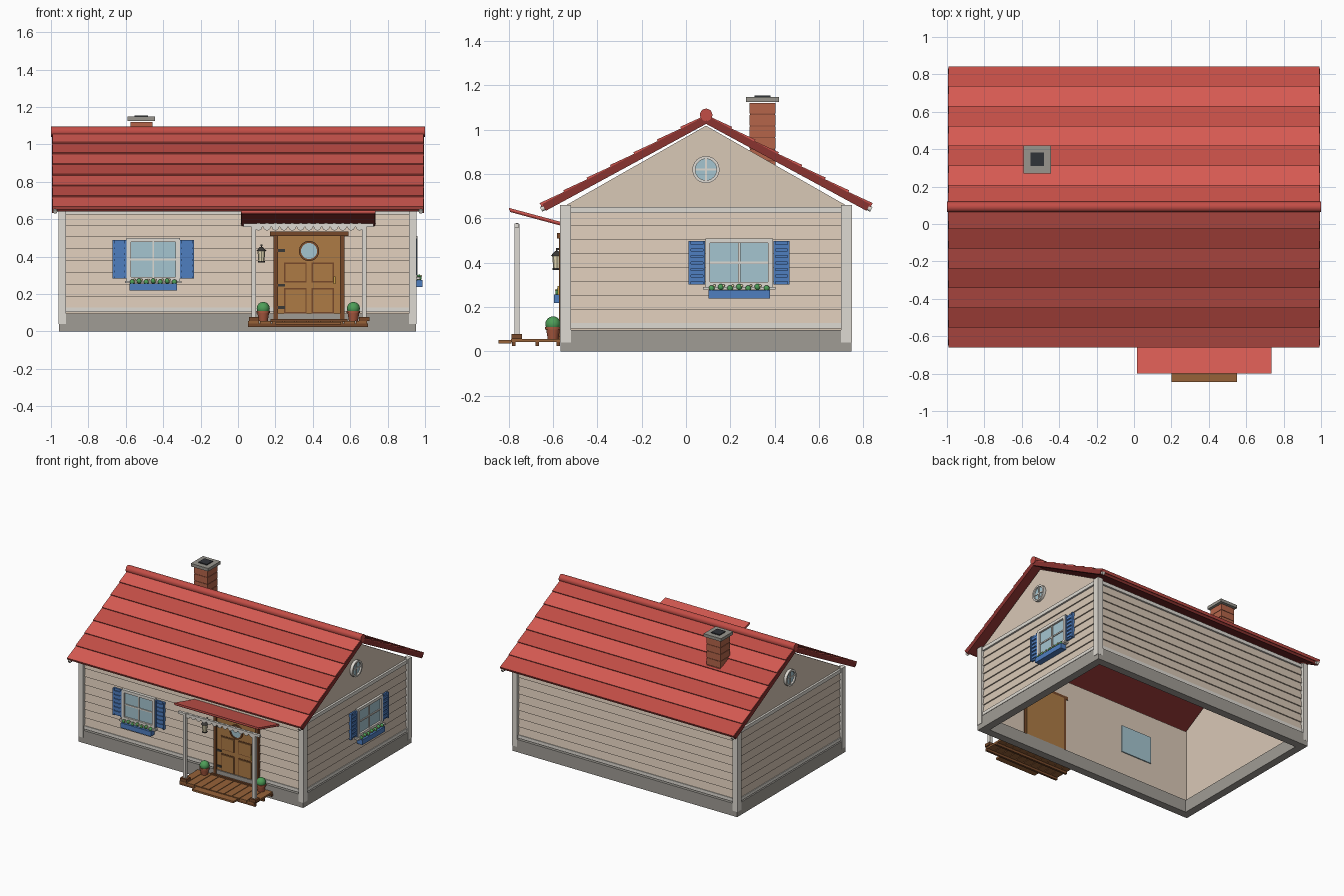
import bpy, bmesh, math
from mathutils import Matrix, Vector

if "Cube" in bpy.data.objects:
    bpy.data.objects.remove(bpy.data.objects["Cube"])

T, R, PI = Matrix.Translation, Matrix.Rotation, math.pi
I = Matrix.Identity(4)

def mat(name, hexa):
    m = bpy.data.materials.new(name)
    c = [int(hexa[i:i + 2], 16) / 255 for i in (0, 2, 4)]
    m.diffuse_color = [((v + .055) / 1.055) ** 2.4 for v in c] + [1]
    m.use_nodes = True
    m.node_tree.nodes["Principled BSDF"].inputs["Base Color"].default_value = m.diffuse_color
    return m

WALL, TRIM = mat("wall", "D9C8B6"), mat("trim", "DEDAD2")
STONE, CAP = mat("stone", "A09C95"), mat("cap", "98958D")
RED, RED2, DARKRED = mat("red", "D65A52"), mat("red_dark", "C24D46"), mat("edge_red", "8A3330")
BRICK, MORTAR, SOOT = mat("brick", "B5654A"), mat("mortar", "8F4F3A"), mat("soot", "303338")
BLUE, GLASS = mat("blue", "4F7EC0"), mat("glass", "A5C5D0")
GREEN, FLOWER, POT = mat("leaf", "4E9E58"), mat("flower", "E8DFA8"), mat("pot", "A8583E")
DOOR, WOOD, PLANK = mat("door", "AD7B45"), mat("wood", "77492A"), mat("plank", "976238")
BRASS, IRON, LAMP = mat("brass", "C9A24A"), mat("iron", "3A3836"), mat("lamp", "E8DDB8")

def finish(name, bm, m, mx=I, smooth=False):
    bmesh.ops.recalc_face_normals(bm, faces=bm.faces)
    me = bpy.data.meshes.new(name)
    bm.to_mesh(me)
    bm.free()
    me.materials.append(m)
    ob = bpy.data.objects.new(name, me)
    bpy.context.collection.objects.link(ob)
    ob.matrix_world = mx
    if smooth:
        bpy.context.view_layer.objects.active = ob
        ob.select_set(True)
        bpy.ops.object.shade_smooth_by_angle(angle=math.radians(40))
        ob.select_set(False)
    return ob

def boxes(name, m, items, mx=I):
    """One object from (x0, x1, y0, y1, z0, z1) boxes."""
    bm = bmesh.new()
    for x0, x1, y0, y1, z0, z1 in items:
        bmesh.ops.create_cube(bm, size=1, matrix=T(((x0 + x1) / 2, (y0 + y1) / 2, (z0 + z1) / 2))
                              @ Matrix.Diagonal((x1 - x0, y1 - y0, z1 - z0, 1)))
    return finish(name, bm, m, mx)

def prism(name, m, profile, x0, x1, mx=I):
    """Extrude a (y, z) profile along x."""
    bm = bmesh.new()
    f = bm.faces.new([bm.verts.new((x0, y, z)) for y, z in profile])
    ext = bmesh.ops.extrude_face_region(bm, geom=[f])["geom"]
    bmesh.ops.translate(bm, verts=[v for v in ext if isinstance(v, bmesh.types.BMVert)], vec=(x1 - x0, 0, 0))
    return finish(name, bm, m, mx)

def cyl(name, m, c, r1, r2, depth, axis="Z", mx=I, seg=24):
    rot = {"X": R(PI / 2, 4, "Y"), "Y": R(PI / 2, 4, "X"), "Z": I}[axis]
    bm = bmesh.new()
    bmesh.ops.create_cone(bm, cap_ends=True, segments=seg, radius1=r1, radius2=r2, depth=depth, matrix=T(c) @ rot)
    return finish(name, bm, m, mx, True)

def balls(name, m, centres, r, mx=I):
    bm = bmesh.new()
    for c in centres:
        bmesh.ops.create_uvsphere(bm, u_segments=12, v_segments=8, radius=r, matrix=T(c))
    return finish(name, bm, m, mx, True)

def ring(name, m, c, ro, ri, y0, y1, mx, seg=32):
    """Flat ring around the local y axis."""
    bm, rows = bmesh.new(), []
    for k in range(seg):
        a = 2 * PI * k / seg
        rows.append([bm.verts.new((c[0] + r * math.cos(a), y, c[1] + r * math.sin(a)))
                     for r, y in ((ro, y0), (ro, y1), (ri, y1), (ri, y0))])
    for k in range(seg):
        a, b = rows[k], rows[(k + 1) % seg]
        for j in range(4):
            bm.faces.new((a[j], a[(j + 1) % 4], b[(j + 1) % 4], b[j]))
    return finish(name, bm, m, mx, True)

# house body: local wall frames have x along the wall and -y pointing out
CX, CY, HX, HY = -.003, .09, .935, .63
walls = {"front": (T((CX, CY - HY, 0)), HX), "back": (T((CX, CY + HY, 0)) @ R(PI, 4, "Z"), HX),
         "right": (T((CX + HX, CY, 0)) @ R(PI / 2, 4, "Z"), HY),
         "left": (T((CX - HX, CY, 0)) @ R(-PI / 2, 4, "Z"), HY)}
N, Z0, Z1 = 8, .125, .63
for side, (M, half) in walls.items():
    if half == HX:
        boxes(side + "_wall", WALL, [(-half, half, 0, .02, .08, .66)], M)
    else:
        gable = M @ R(PI / 2, 4, "Z")
        prism(side + "_gable_wall", WALL, [(-HY, .08), (HY, .08), (HY, .66), (0, 1.018), (-HY, .66)], 0, .02, gable)
    prof, st = [(.005, Z0)], (Z1 - Z0) / N
    for i in range(N):
        prof += [(-.011, Z0 + i * st), (-.002, Z0 + (i + 1) * st)]
    prism(side + "_siding", WALL, prof + [(.005, Z1)], -half + .01, half - .01, M)
    boxes(side + "_trim", TRIM, [(-half, half, -.016, 0, .625, .652), (-half, half, -.016, 0, .103, .128)], M)

boxes("corner_posts", TRIM, [(CX + sx * .937 - .021, CX + sx * .937 + .021, CY + sy * .634 - .024,
                              CY + sy * .634 + .024, .04, .66) for sx in (-1, 1) for sy in (-1, 1)])
FX, FY, W = .955, .657, .06
boxes("foundation", STONE, [(CX - FX, CX + FX, CY - FY, CY - FY + W, 0, .097), (CX - FX, CX + FX, CY + FY - W, CY + FY, 0, .097),
                            (CX - FX, CX - FX + W, CY - FY + W, CY + FY - W, 0, .097),
                            (CX + FX - W, CX + FX, CY - FY + W, CY + FY - W, 0, .097)])

# roof: seven lapped rows per slope, local y runs down the slope
SL = math.atan2(.40, .738)
L, RX = .842, .993
for k, side in enumerate(("back", "front")):
    M = T((0, .091, 1.058)) @ R(PI * k, 4, "Z") @ R(-SL, 4, "X")
    boxes(side + "_roof_deck", DARKRED, [(-RX + .003, RX - .003, 0, L - .01, -.022, -.003)], M)
    for i in range(7):
        a, b = i * L / 7, (i + 1) * L / 7 + .004
        prism(f"{side}_roof_row_{i}", (RED, RED2)[i % 2 if k else (i + 1) % 2],
              [(a, -.004), (b, -.004), (b, .016), (a, .008)], -RX, RX, M)
    boxes(side + "_bargeboards", DARKRED, [(s * .983 - .012, s * .983 + .012, .01, L - .004, -.028, .006) for s in (-1, 1)], M)
    for s in (-1, 1):
        cyl(side + "_roof_end_knob", TRIM, (s * .978, L + .002, -.012), .012, .012, .02, "Y", M, 12)
cyl("ridge_cap", RED2, (0, .091, 1.067), .028, .028, 2, "X")

# chimney
QX, QY = -.517, .345
def sq(h, z0, z1):
    return (QX - h, QX + h, QY - h, QY + h, z0, z1)
boxes("chimney_mortar", MORTAR, [sq(.056, .80, 1.12)])
boxes("chimney_courses", BRICK, [sq(.059, .81 + i * .0525, .857 + i * .0525) for i in range(6)])
boxes("chimney_cap", CAP, [sq(.074, 1.125, 1.148)])
boxes("chimney_flue", SOOT, [sq(.036, 1.14, 1.155)])

# windows with shutters and flower boxes
def window(tag, M, w, h):
    f = .022
    boxes(tag + "_window_glass", GLASS, [(-w + .01, w - .01, -.014, .028, -h + .01, h - .01)], M)
    boxes(tag + "_window_frame", TRIM, [(-w, w, -.028, 0, h - f, h), (-w, w, -.028, 0, -h, -h + f),
          (-w, -w + f, -.028, 0, -h + f, h - f), (w - f, w, -.028, 0, -h + f, h - f),
          (-.005, .005, -.021, 0, -h + f, h - f), (-w + f, w - f, -.020, 0, -.005, .005),
          (-w - .01, w + .01, -.04, 0, -h - .012, -h)], M)
    for s in (-1, 1):
        c, q, v = s * (w + .038), .037, h - .012
        n = 6
        p = 2 * (v - .01) / n
        boxes(tag + "_shutter", BLUE, [(c - q, c + q, -.016, 0, -v, v), (c - q, c - q + .01, -.026, 0, -v, v),
              (c + q - .01, c + q, -.026, 0, -v, v)] +
              [(c - q + .01, c + q - .01, -.023, 0, -v + .013 + i * p, -v + .003 + (i + 1) * p) for i in range(n)], M)
    b = w - .014
    boxes(tag + "_flower_box", BLUE, [(-b, b, -.055, -.008, -h - .052, -h - .014)], M)
    xs = [(-1 + 2 * i / 6) * (b - .015) for i in range(7)]
    balls(tag + "_box_leaves", GREEN, [(x, -.036, -h - .006 + .006 * (i % 2)) for i, x in enumerate(xs)], .014, M)
    balls(tag + "_box_flowers", FLOWER, [(x + .012, -.045, -h + .006) for x in xs[:-1]], .006, M)

window("front", T((-.453, CY - HY, .385)), .142, .115)
window("side", T((CX + HX, .24, .40)) @ R(PI / 2, 4, "Z"), .153, .11)

# round gable windows
for side in ("right", "left"):
    M = walls[side][0] @ T((0, 0, .82))
    cyl(side + "_round_glass", GLASS, (0, .008, 0), .05, .05, .036, "Y", M, 32)
    ring(side + "_round_frame", TRIM, (0, 0), .061, .048, -.022, .002, M)
    boxes(side + "_round_muntins", TRIM, [(-.004, .004, -.016, 0, -.05, .05), (-.05, .05, -.015, 0, -.004, .004)], M)

# door, local origin at the wall surface
M = T((.38, CY - HY, 0))
boxes("door", DOOR, [(-.168, .168, -.018, .03, .06, .512)], M)
boxes("door_frame", WOOD, [(-.19, -.166, -.032, .025, .05, .515), (.166, .19, -.032, .025, .05, .515),
      (-.21, .21, -.042, .025, .51, .535), (-.205, .205, -.042, .02, .05, .066)], M)
groove, panel = [], []
for s in (-1, 1):
    for z0, z1 in ((.096, .232), (.262, .368)):
        c = s * .073
        groove.append((c - .06, c + .06, -.02, 0, z0, z1))
        panel.append((c - .053, c + .053, -.026, 0, z0 + .007, z1 - .007))
boxes("door_panel_grooves", WOOD, groove, M)
boxes("door_panels", DOOR, panel, M)
cyl("door_glass", GLASS, (0, -.01, .43), .045, .045, .03, "Y", M, 32)
ring("door_glass_frame", WOOD, (0, .43), .054, .043, -.03, -.01, M)
boxes("door_hinges", IRON, [(-.168, -.13, -.024, 0, z, z + .015) for z in (.12, .24, .425)], M)
boxes("door_handle", BRASS, [(.13, .142, -.04, -.034, .255, .295), (.133, .139, -.036, -.01, .262, .268),
                             (.133, .139, -.036, -.01, .283, .289)], M)

# porch deck and step
n = 10
pw = .642 / n
boxes("porch_planks", PLANK, [(.054 + i * pw, .054 + (i + 1) * pw - .005, -.79, -.555, .042, .056) for i in range(n)])
boxes("porch_joists", WOOD, [(.054, .696, y, y + .016, .024, .043) for y in (-.786, -.68, -.585)])
boxes("porch_step", PLANK, [(.2, .552, -.845, -.788, .036, .05)])

# porch posts, beam and scalloped trim
PX = (.085, .675)
boxes("porch_posts", TRIM, [(x - .012, x + .012, -.775, -.751, .075, .575) for x in PX])
boxes("post_bases", WOOD, [(x - .027, x + .027, -.787, -.739, .055, .078) for x in PX])
boxes("porch_beam", TRIM, [(.03, .725, -.773, -.753, .558, .576)])
bm = bmesh.new()
for i in range(13):
    bmesh.ops.create_cone(bm, cap_ends=True, segments=16, radius1=.02, radius2=.02, depth=.01,
                          matrix=T((.11 + i * .045, -.763, .56)) @ R(PI / 2, 4, "X"))
finish("porch_scallops", bm, TRIM)

# canopy, rising away from the wall
prism("porch_canopy_base", DARKRED, [(-.795, .629), (-.55, .563), (-.55, .571), (-.795, .637)], .018, .732)
prism("porch_canopy", RED, [(-.798, .637), (-.55, .571), (-.55, .58), (-.798, .647)], .015, .735)

# lantern
lx, ly = .125, -.583
boxes("lantern_bracket", IRON, [(lx - .005, lx + .005, ly, -.54, .458, .466), (lx - .003, lx + .003, ly - .003, ly + .003, .445, .466)])
cyl("lantern_cap", IRON, (lx, ly, .441), .028, .008, .022, seg=8)
cyl("lantern_glass", LAMP, (lx, ly, .403), .016, .021, .056, seg=8)
cyl("lantern_base", IRON, (lx, ly, .372), .019, .019, .008, seg=8)

# potted bushes
for x in (.135, .617):
    cyl("plant_pot", POT, (x, -.6, .08), .024, .032, .05)
    cyl("plant_pot_rim", POT, (x, -.6, .104), .036, .036, .012)
    balls("plant_bush", GREEN, [(x, -.6, .123)], .035)
